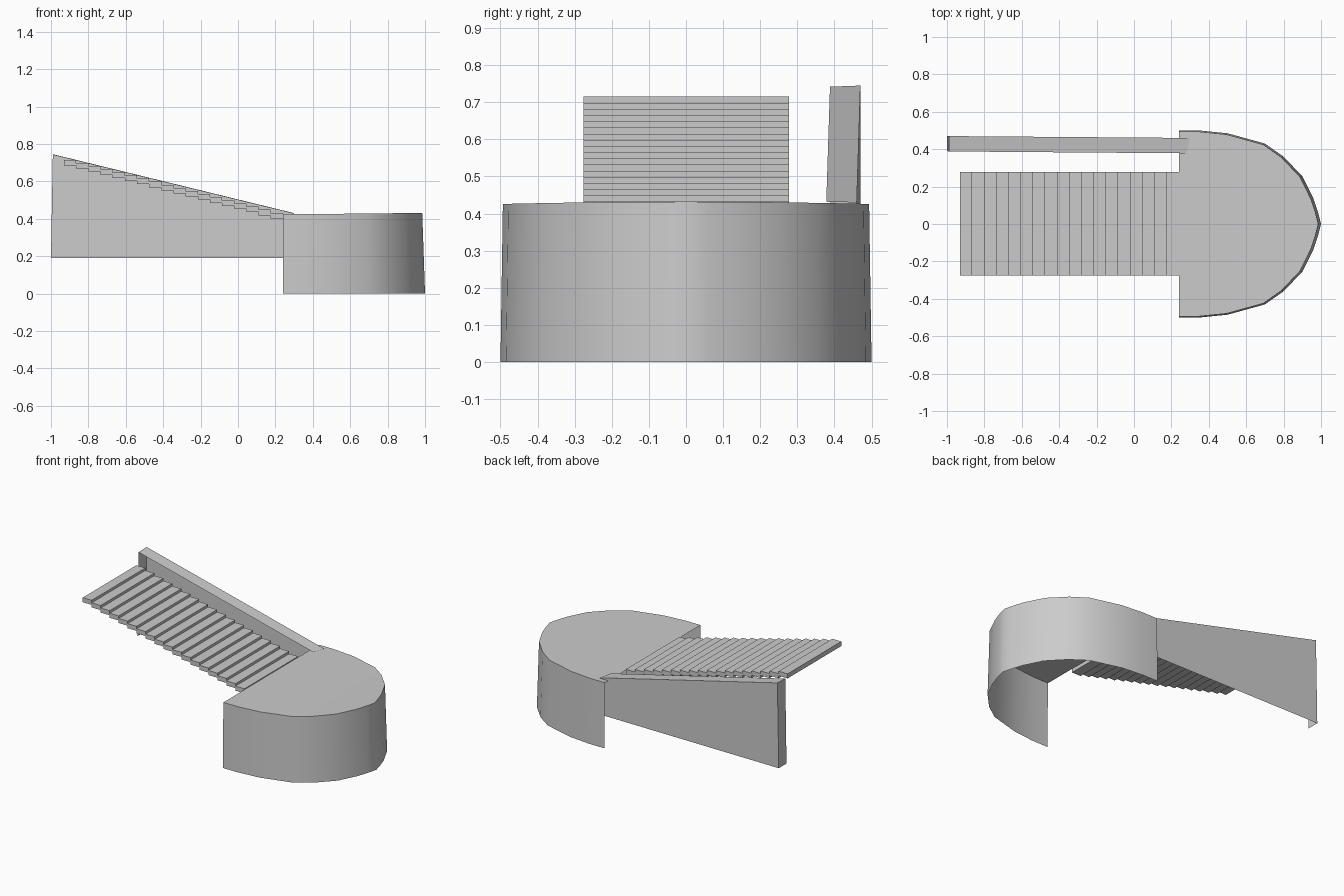
import bpy
import math

if "Cube" in bpy.data.objects:
    bpy.data.objects.remove(bpy.data.objects["Cube"])


def make_mesh(name, verts, faces, smooth=False):
    mesh = bpy.data.meshes.new(name)
    mesh.from_pydata(verts, [], faces)
    mesh.update()
    obj = bpy.data.objects.new(name, mesh)
    bpy.context.collection.objects.link(obj)
    if smooth:
        bpy.ops.object.select_all(action='DESELECT')
        obj.select_set(True)
        bpy.context.view_layer.objects.active = obj
        bpy.ops.object.shade_smooth_by_angle(angle=math.radians(35))
    return obj


# Landing: rounded shell, open underneath and towards the steps
half = [(0.24, 0.50), (0.35, 0.50), (0.50, 0.485), (0.70, 0.43),
        (0.80, 0.36), (0.90, 0.255), (0.96, 0.135), (0.985, 0.06)]
outline = [(x, -y) for x, y in half] + [(1.0, 0.0)] + half[::-1]
n, tip = len(outline), len(half)
verts = [(x, y, 0.0) for x, y in outline]
verts += [(x - 0.015 * (x - 0.24) / 0.76, y * 0.987, 0.432 - 0.024 * y * y)
          for x, y in outline]
faces = [(i, i + 1, n + i + 1, n + i) for i in range(n - 1)]
for i in range(tip - 1):
    faces.append((n + i, n + i + 1, 2 * n - 2 - i, 2 * n - 1 - i))
faces.append((n + tip - 1, n + tip, n + tip + 1))
make_mesh("landing", verts, faces, smooth=True)

# Steps: overlapping thin slabs climbing away from the landing
COUNT, X0, X1, Z0, Z1, THICK = 18, 0.24, -0.93, 0.432, 0.715, 0.03
run = (X0 - X1) / COUNT
rise = (Z1 - Z0) / (COUNT - 1)
for i in range(COUNT):
    xb, xa = X0 - i * run, X0 - (i + 1) * run
    zt = Z0 + i * rise
    box = [(x, y, z) for z in (zt - THICK, zt)
           for x, y in ((xa, -0.276), (xb, -0.276), (xb, 0.278), (xa, 0.278))]
    make_mesh(f"step_{i + 1:02d}", box,
              [(3, 2, 1, 0), (4, 5, 6, 7), (0, 1, 5, 4),
               (1, 2, 6, 5), (2, 3, 7, 6), (3, 0, 4, 7)])

# Side wall: outer panel, end panel and sloping cap, open on the inside
make_mesh("side_wall",
          [(-1.0, 0.47, 0.19), (-0.99, 0.47, 0.745),
           (0.30, 0.46, 0.43), (0.29, 0.46, 0.19),
           (-1.0, 0.39, 0.19), (-0.99, 0.388, 0.742), (0.28, 0.378, 0.432)],
          [(0, 1, 2, 3), (4, 5, 1, 0), (5, 6, 2, 1)])
